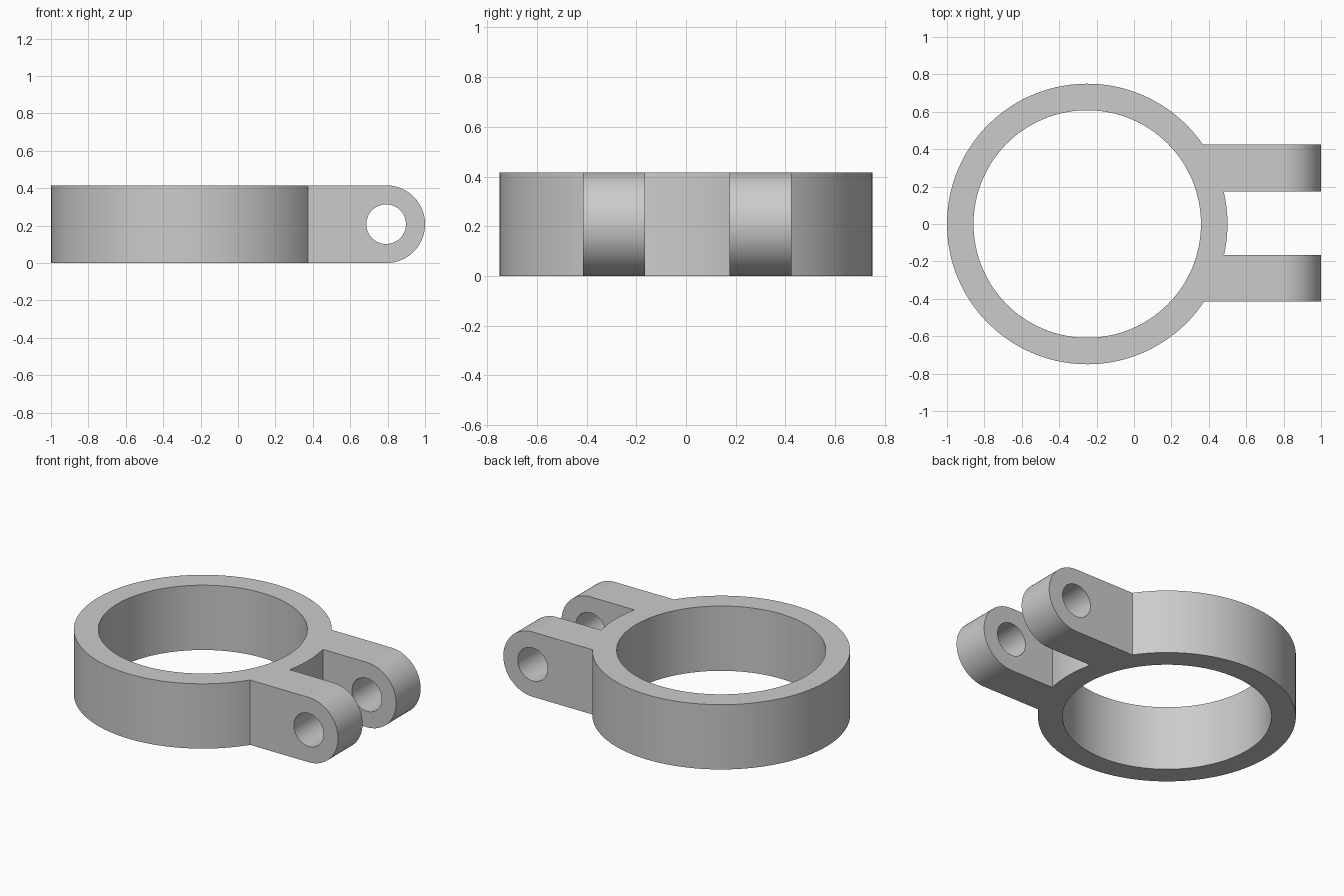
import bpy, bmesh
from math import asin, cos, sin, pi, radians
from mathutils import Matrix

cube = bpy.data.objects.get("Cube")
if cube:
    bpy.data.objects.remove(cube, do_unlink=True)

HEIGHT = 0.416
RING_X, OUTER, BORE = -0.25, 0.75, 0.608
PIN_X, PIN_R = 0.792, 0.106
LUG_FRONT = (-0.414, -0.165)
LUG_BACK = (0.175, 0.424)

grey = bpy.data.materials.new("Grey")
grey.use_nodes = True
grey.diffuse_color = (0.6, 0.6, 0.6, 1)
grey.node_tree.nodes["Principled BSDF"].inputs["Base Color"].default_value = (0.6, 0.6, 0.6, 1)


def arc(start, end, steps):
    """Points on the outside of the ring, counter-clockwise."""
    angles = [start + (end - start) * i / steps for i in range(steps + 1)]
    return [(RING_X + OUTER * cos(a), OUTER * sin(a)) for a in angles]


def angle_at(y):
    return asin(y / OUTER)


def make_object(name, bm):
    mesh = bpy.data.meshes.new(name)
    bm.to_mesh(mesh)
    bm.free()
    obj = bpy.data.objects.new(name, mesh)
    bpy.context.collection.objects.link(obj)
    mesh.materials.append(grey)
    return obj


def cutter(name, radius, depth, matrix, sides):
    bm = bmesh.new()
    bmesh.ops.create_cone(bm, cap_ends=True, segments=sides, radius1=radius,
                          radius2=radius, depth=depth, matrix=matrix)
    obj = make_object(name, bm)
    obj.hide_render = True
    return obj


# Footprint: ring outside, front lug, slot floor, back lug
outline = arc(angle_at(LUG_BACK[1]), 2 * pi + angle_at(LUG_FRONT[0]), 120)
outline += [(1, LUG_FRONT[0]), (1, LUG_FRONT[1])]
outline += arc(angle_at(LUG_FRONT[1]), angle_at(LUG_BACK[0]), 10)
outline += [(1, LUG_BACK[0]), (1, LUG_BACK[1])]

bm = bmesh.new()
base = bm.faces.new([bm.verts.new((x, y, 0)) for x, y in outline])
top = bmesh.ops.extrude_face_region(bm, geom=[base], use_keep_orig=True)
bmesh.ops.translate(bm, vec=(0, 0, HEIGHT),
                    verts=[v for v in top["geom"] if isinstance(v, bmesh.types.BMVert)])
bmesh.ops.recalc_face_normals(bm, faces=bm.faces)

# Rounded lug ends
ends = [e for e in bm.edges
        if all(v.co.x > 0.99 for v in e.verts)
        and abs(e.verts[0].co.z - e.verts[1].co.z) < 0.001]
bmesh.ops.bevel(bm, geom=ends, offset=HEIGHT / 2 - 0.0002, offset_type='OFFSET',
                segments=20, profile=0.5, affect='EDGES', clamp_overlap=False)
clamp = make_object("hinged_ring_clamp", bm)

# Ring bore and pin holes
mid = HEIGHT / 2
cutters = [
    cutter("bore_cutter", BORE, 1, Matrix.Translation((RING_X, 0, mid)), 128),
    cutter("pin_cutter", PIN_R, 2,
           Matrix.Translation((PIN_X, 0, mid)) @ Matrix.Rotation(pi / 2, 4, 'X'), 48),
]
for tool in cutters:
    mod = clamp.modifiers.new(tool.name, 'BOOLEAN')
    mod.operation = 'DIFFERENCE'
    mod.solver = 'EXACT'
    mod.object = tool

# Bake the cuts and remove the cutters
bpy.context.view_layer.update()
graph = bpy.context.evaluated_depsgraph_get()
solid = bpy.data.meshes.new_from_object(clamp.evaluated_get(graph))
clamp.modifiers.clear()
clamp.data = solid
for tool in cutters:
    bpy.data.objects.remove(tool, do_unlink=True)
solid.materials.clear()
solid.materials.append(grey)

# Smooth curved walls, flat plane faces
bpy.ops.object.select_all(action='DESELECT')
clamp.select_set(True)
bpy.context.view_layer.objects.active = clamp
bpy.ops.object.shade_smooth_by_angle(angle=radians(30))
for face in solid.polygons:
    face.material_index = 0
    if len(face.vertices) > 4:
        face.use_smooth = False
